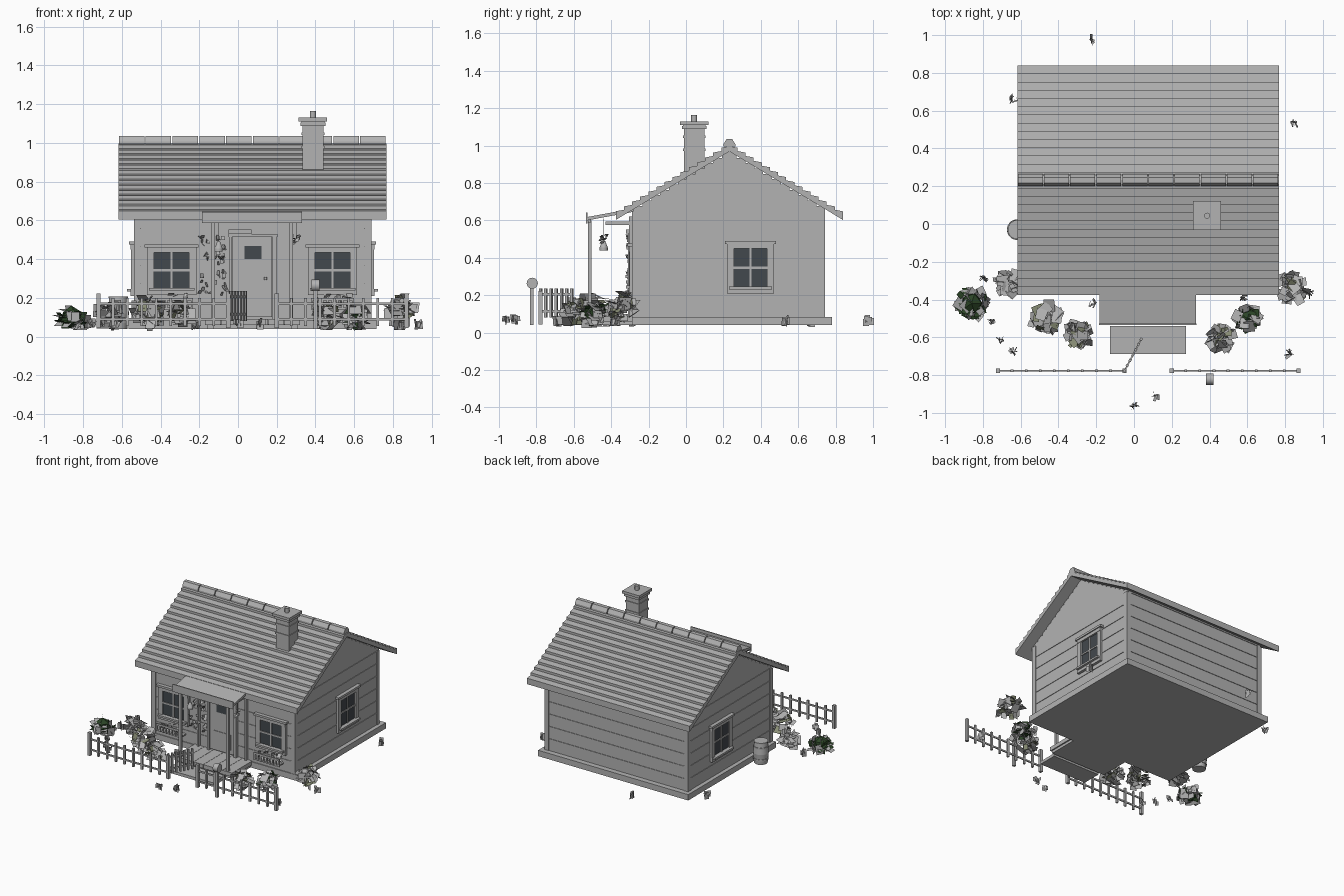
import bpy, bmesh, math, random
from mathutils import Matrix, Vector

if "Cube" in bpy.data.objects:
    bpy.data.objects.remove(bpy.data.objects["Cube"])

rng = random.Random(4)


def material(name, c):
    m = bpy.data.materials.new(name)
    m.diffuse_color = (*c, 1)
    m.use_nodes = True
    m.node_tree.nodes["Principled BSDF"].inputs["Base Color"].default_value = m.diffuse_color
    return m


GREY = material("pale grey", (0.45, 0.45, 0.45))
GLASS = material("dark glass", (0.055, 0.065, 0.075))
OLIVE = material("olive leaf", (0.25, 0.27, 0.18))
GREEN = material("dark green leaf", (0.025, 0.06, 0.02))


def finish(name, bm, mat, matrix=Matrix()):
    bmesh.ops.recalc_face_normals(bm, faces=bm.faces)
    me = bpy.data.meshes.new(name)
    bm.to_mesh(me)
    bm.free()
    me.materials.append(mat)
    ob = bpy.data.objects.new(name, me)
    ob.matrix_world = matrix
    bpy.context.collection.objects.link(ob)
    return ob


def boxes(name, items, mat=GREY, matrix=Matrix()):
    """Each item is x0, x1, y0, y1, z0, z1."""
    bm = bmesh.new()
    for x0, x1, y0, y1, z0, z1 in items:
        m = Matrix.Translation(((x0 + x1) / 2, (y0 + y1) / 2, (z0 + z1) / 2))
        m = m @ Matrix.Diagonal((x1 - x0, y1 - y0, z1 - z0, 1))
        bmesh.ops.create_cube(bm, size=1, matrix=m)
    return finish(name, bm, mat, matrix)


def prism(name, pts, x0, x1, mat=GREY):
    """Extrude a y-z outline along x."""
    bm = bmesh.new()
    f = bm.faces.new([bm.verts.new((x0, y, z)) for y, z in pts])
    r = bmesh.ops.extrude_face_region(bm, geom=[f])
    vs = [v for v in r["geom"] if isinstance(v, bmesh.types.BMVert)]
    bmesh.ops.translate(bm, verts=vs, vec=(x1 - x0, 0, 0))
    return finish(name, bm, mat)


def tubes(name, items, matrix=Matrix(), seg=16):
    """Each item is x, y, z0, z1, bottom radius, top radius."""
    bm = bmesh.new()
    for x, y, z0, z1, r0, r1 in items:
        bmesh.ops.create_cone(bm, cap_ends=True, segments=seg, radius1=r0, radius2=r1, depth=z1 - z0,
                              matrix=Matrix.Translation((x, y, (z0 + z1) / 2)))
    for f in bm.faces:
        f.smooth = len(f.verts) == 4
    return finish(name, bm, GREY, matrix)


def cards(name, spots, size, mat=GREY, tilt=3.1):
    """Loose flat leaves with random turns."""
    bm = bmesh.new()
    for p in spots:
        m = Matrix.Translation(p) @ Matrix.Rotation(rng.uniform(0, 6.28), 4, 'Z') \
            @ Matrix.Rotation(math.pi / 2 + rng.uniform(-tilt, tilt), 4, 'X')
        s = size * rng.uniform(0.6, 1.1)
        vs = [bm.verts.new(m @ Vector(c)) for c in
              ((-s * .45, -s * .5, 0), (s * .45, -s * .5, 0), (s * .4, s * .5, s * .1), (-s * .4, s * .5, s * .1))]
        bm.faces.new(vs)
    return finish(name, bm, mat)


# House body: plinth, core walls and siding courses
X0, X1, Y0, Y1 = -0.53, 0.68, -0.28, 0.735
RY, SLOPE = 0.232, 0.603
boxes("plinth", [(X0 - .035, X1 + .035, Y0 - .01, Y1 + .045, .04, .085)])
boxes("walls", [(X0, X1, Y0, Y1, .08, .65)])
boxes("siding", [(X0 - .004, X1 + .004, Y0 - .004, Y1 + .004, .085 + i * .095, .176 + i * .095) for i in range(6)])
boxes("corner_boards", [(x - .018, x + .018, y - .018, y + .018, .07, .65)
                        for x in (X0 + .01, X1 - .01) for y in (Y0 + .01, Y1 - .01)])
# Gable ends made of boards stepping in towards the ridge
gable = []
for i in range(11):
    z = .65 + i * .0285
    h = (.972 - z - .0285) / SLOPE + .025
    gable.append((X0, X1, RY - h, RY + h, z, z + .0285))
boxes("gable_boards", gable)

# Roof: two saw-toothed slopes of overlapping boards
ROWS, RUN, TOP = 14, .607, 1.005
for side, label in ((-1, "front"), (1, "back")):
    pts = []
    for i in range(ROWS):
        a, b = RUN * (1 - i / ROWS), RUN * (1 - (i + 1) / ROWS)
        pts += [(RY + side * a, TOP - SLOPE * a + .010), (RY + side * b, TOP - SLOPE * b - .008)]
    pts += [(RY, TOP - .036), (RY + side * RUN, TOP - .036 - SLOPE * RUN)]
    prism("roof_" + label, pts, -.617, .767)
for i in range(10):
    a = -.617 + i * .1384
    prism("ridge_cap", [(.2, .995), (.2, 1.008), (.217, 1.035), (.247, 1.035), (.264, 1.008), (.264, .995)],
          a + .002, a + .134)

# Chimney
boxes("chimney", [(.332, .442, -.012, .1, .8, 1.1), (.323, .451, -.022, .11, 1.088, 1.105),
                  (.313, .46, -.033, .121, 1.11, 1.13), (.328, .446, -.016, .104, 1.1, 1.112)]
      + [(.327, .447, -.017, .105, z, z + .014) for z in (.97, 1.04)])
tubes("chimney_pot", [(.387, .044, 1.128, 1.165, .016, .016)], seg=12)


# Windows: frame, sill, glazing bars and glass, facing -y before turning
def window(name, m, w, z0, z1):
    fw, g = w / 2, w / 2 - .037
    frame = [(-fw, -g, -.022, .01, z0, z1), (g, fw, -.022, .01, z0, z1),
             (-fw, fw, -.024, .01, z1 - .035, z1), (-fw, fw, -.024, .01, z0, z0 + .035),
             (-fw - .012, fw + .012, -.032, .01, z1 - .01, z1 + .006),
             (-fw + .01, fw - .01, -.042, .01, z0 + .022, z0 + .036),
             (-.006, .006, -.017, .01, z0, z1),
             (-g, g, -.017, .01, (z0 + z1) / 2 - .006, (z0 + z1) / 2 + .006)]
    boxes(name + "_frame", frame, GREY, m)
    boxes(name + "_glass", [(-g, g, -.011, .0, z0 + .03, z1 - .03)], GLASS, m)


def place(x, y, turn=0):
    return Matrix.Translation((x, y, 0)) @ Matrix.Rotation(turn, 4, 'Z')


for x in (-.343, .488):
    window("front_window", place(x, Y0), .255, .215, .47)
    # Flower box with slats
    boxes("flower_box", [(x - .1, x + .1, -.345, -.285, .14, .15), (x - .11, x + .11, -.352, -.343, .185, .2)]
          + [(x - .11 + i * .0262, x - .1 + i * .0262, -.35, -.343, .14, .2) for i in range(9)])
    cards("flowers", [(x + rng.uniform(-.09, .09), -.32 + rng.uniform(-.02, .02), rng.uniform(.16, .22))
                      for _ in range(22)], .035)
window("right_window", place(X1, .345, math.pi / 2), .25, .21, .485)
window("left_window", place(X0, .345, -math.pi / 2), .25, .21, .485)

# Door
boxes("door", [(-.028, .175, -.3, -.27, .1, .515)])
boxes("door_frame", [(-.047, -.03, -.31, -.27, .09, .53), (.177, .2, -.31, -.27, .09, .53),
                     (-.05, .205, -.31, -.27, .515, .53), (-.05, .07, -.32, -.27, .53, .552),
                     (.0, .15, -.304, -.29, .13, .25), (.025, .13, -.305, -.29, .39, .48)])
boxes("door_glass", [(.033, .122, -.308, -.3, .4, .468)], GLASS)
tubes("door_knob", [(.142, -.315, .292, .308, .009, .009)], seg=10)

# Porch: deck, step, posts, beams and canopy
boxes("porch_deck", [(-.17 + i * .082, -.09 + i * .082, -.53, -.28, .06, .09) for i in range(6)]
      + [(-.16, .31, -.52, -.28, .04, .065)])
boxes("porch_step", [(-.128, .275, -.688, -.54, .04, .062)])
boxes("porch_posts", [(x - .01, x + .01, -.525, -.505, .06, .6) for x in (-.13, .275)]
      + [(x - .008, x + .008, -.305, -.28, .09, .62) for x in (-.13, .275)])
boxes("porch_beams", [(x - .009, x + .009, -.43, -.28, .575, .595) for x in (-.13, .275)]
      + [(-.16, .31, -.524, -.508, .588, .605)])
prism("porch_canopy", [(-.53, .6), (-.53, .618), (-.26, .668), (-.26, .65)], -.182, .328)
boxes("canopy_lip", [(-.185, .33, -.534, -.526, .585, .642)])

# Hanging lamp and hanging plant
tubes("porch_lamp", [(-.1, -.44, .44, .455, .022, .022), (-.1, -.44, .455, .49, .022, .008),
                     (-.1, -.44, .49, .61, .002, .002)], seg=10)
tubes("plant_cord", [(.3, -.44, .5, .61, .002, .002)], seg=6)
cards("hanging_plant", [(.3 + rng.uniform(-.02, .02), -.44 + rng.uniform(-.02, .02), .505 + rng.uniform(-.02, .02))
                        for _ in range(10)], .025)
cards("climbing_plant", [(rng.uniform(-.2, -.06), rng.uniform(-.315, -.29), rng.uniform(.22, .52))
                         for _ in range(60)], .022, tilt=.8)


# Fence runs with a half-open gate
def fence(name, m, length, gaps, z0, z1, end=True):
    parts = [(0, length, -.004, .004, z - .006, z + .006) for z in (z0 + .035, z1 - .03)]
    for i in range(gaps + 1):
        u = length * i / gaps
        r, t = (.011, .022) if end and i in (0, gaps) else (.007, 0)
        parts.append((u - r, u + r, -min(r, .011), min(r, .011), z0 if not t else z0 - .01, z1 + t))
    boxes(name, parts, GREY, m)


fence("left_fence", place(-.72, -.777), .67, 9, .055, .2)
fence("right_fence", place(.2, -.777), .67, 9, .055, .2)
fence("gate", place(-.05, -.777, math.atan2(.167, .088)), .189, 6, .08, .235, False)

# Mailbox: rounded drum on a post
boxes("mailbox_post", [(.39, .41, -.835, -.815, .04, .24)])
tubes("mailbox", [(0, 0, -.02, .02, .03, .03)],
      Matrix.Translation((.4, -.822, .264)) @ Matrix.Rotation(math.pi / 2, 4, 'Y'))

# Water barrel with hoops beside the left wall
tubes("barrel", [(-.618, -.03, .04, .12, .047, .055), (-.618, -.03, .12, .2, .055, .047)]
      + [(-.618, -.03, z, z + .012, .054, .054) for z in (.07, .16)] + [(-.618, -.03, .2, .208, .05, .05)], seg=20)

# Bushes: leafy shells, some with a green heart
BUSHES = [(-.86, -.42, .085, .09, 1), (-.66, -.31, .06, .12, 0), (-.47, -.49, .085, .13, 2), (-.3, -.58, .07, .11, 2),
          (.6, -.5, .065, .1, 1), (.46, -.6, .07, .1, 2), (.84, -.34, .075, .13, 2)]
for x, y, r, zc, kind in BUSHES:
    def shell(n):
        out = []
        for _ in range(n):
            d = Vector((rng.gauss(0, 1), rng.gauss(0, 1), rng.gauss(0, 1))).normalized() * rng.uniform(.6, 1.0)
            out.append((x + d.x * r, y + d.y * r, zc + d.z * min(r, zc - .04)))
        return out
    cards("bush_leaves", shell(34), .065)
    if kind == 2:
        cards("bush_olive_leaves", shell(9), .06, OLIVE)
    if kind == 1:
        cards("bush_green_leaves", shell(20), .05, GREEN)
        bm = bmesh.new()
        bmesh.ops.create_icosphere(bm, subdivisions=1, radius=r * .7, matrix=Matrix.Translation((x, y, zc + .01)))
        finish("bush_heart", bm, GREEN)

# Small grass tufts around the house
TUFTS = [(-.76, -.52), (-.71, -.62), (-.64, -.67), (0, -.96), (.12, -.91), (.82, -.69), (.58, -.39), (-.22, -.42),
         (.85, .53), (-.64, .66), (-.22, .975), (-.8, -.29), (.93, -.37)]
for x, y in TUFTS:
    cards("grass_tuft", [(x + rng.uniform(-.014, .014), y + rng.uniform(-.014, .014), rng.uniform(.05, .08))
                         for _ in range(8)], .038, tilt=.3)
